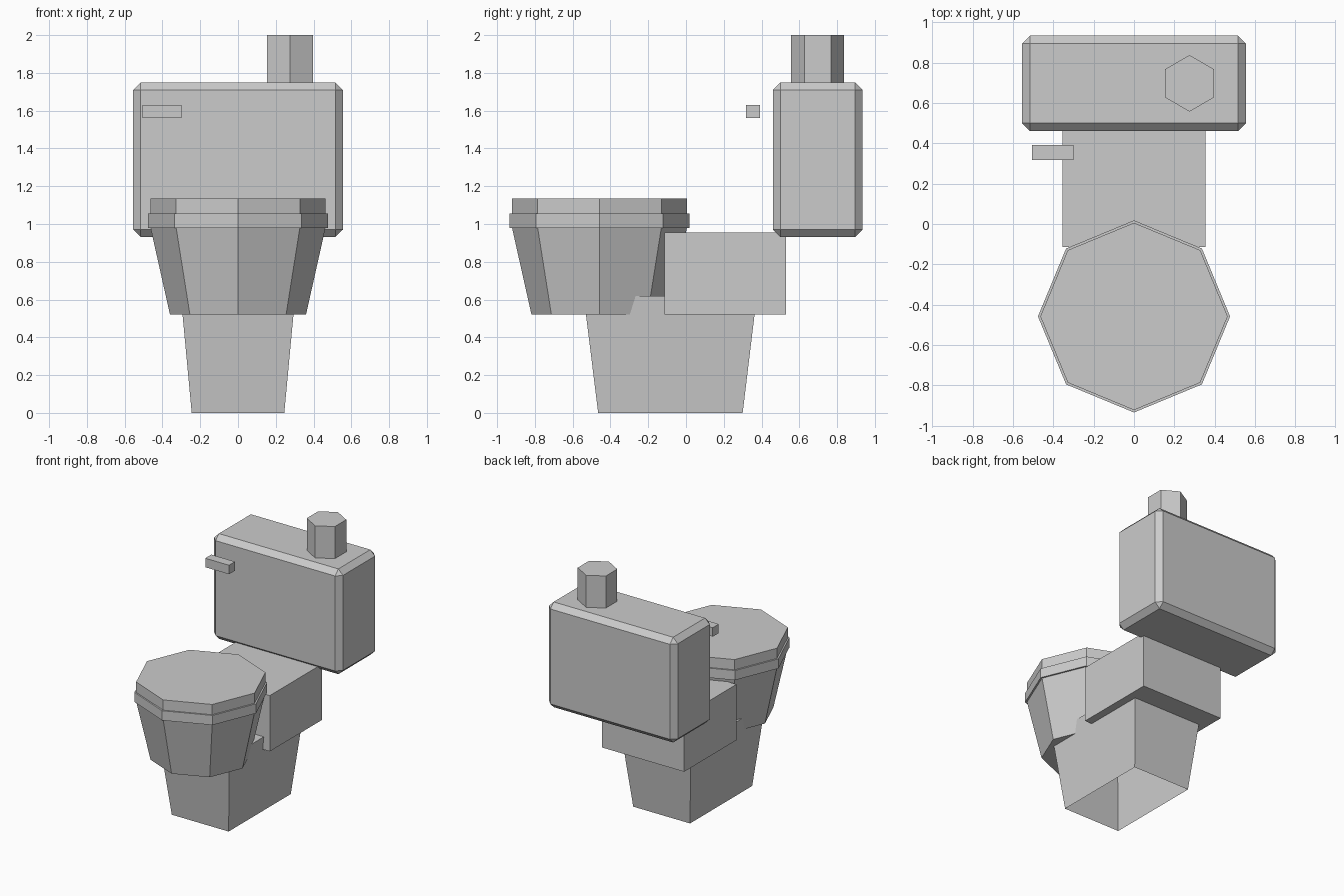
import bpy, bmesh, math
from mathutils import Matrix

if "Cube" in bpy.data.objects:
    bpy.data.objects.remove(bpy.data.objects["Cube"])


def finish(name, bm):
    bmesh.ops.recalc_face_normals(bm, faces=bm.faces)
    mesh = bpy.data.meshes.new(name)
    bm.to_mesh(mesh)
    bm.free()
    obj = bpy.data.objects.new(name, mesh)
    bpy.context.collection.objects.link(obj)
    return obj


def box(name, lo, hi, bevel=0):
    bm = bmesh.new()
    bmesh.ops.create_cube(bm, size=1)
    for v in bm.verts:
        v.co = [l + (h - l) * (c + 0.5) for l, h, c in zip(lo, hi, v.co)]
    obj = finish(name, bm)
    if bevel:
        mod = obj.modifiers.new("chamfer", 'BEVEL')
        mod.width, mod.segments = bevel, 1
    return obj


def prism(name, sides, r_low, r_high, x, y, z0, z1):
    """Upright prism or frustum with one corner pointing along +y."""
    bm = bmesh.new()
    rings = []
    for r, z in ((r_low, z0), (r_high, z1)):
        rings.append([bm.verts.new((x + r * math.sin(math.tau * i / sides),
                                    y + r * math.cos(math.tau * i / sides), z))
                      for i in range(sides)])
    for ring in rings:
        bm.faces.new(ring)
    for i in range(sides):
        j = (i + 1) % sides
        bm.faces.new((rings[0][i], rings[0][j], rings[1][j], rings[1][i]))
    return finish(name, bm)


# Pedestal: flared towards the top, open underneath
pedestal = box("pedestal", (-0.245, -0.465, 0), (0.245, 0.30, 0.62))
bm = bmesh.new()
bm.from_mesh(pedestal.data)
for v in bm.verts:
    if v.co.z > 0.3:
        v.co.x *= 0.303 / 0.245
        v.co.y += 0.075 if v.co.y > 0 else -0.077
bm.normal_update()
bmesh.ops.delete(bm, geom=[f for f in bm.faces if f.normal.z < -0.9], context='FACES_ONLY')
bm.to_mesh(pedestal.data)
bm.free()

# Bowl, seat and lid
prism("bowl", 8, 0.36, 0.463, 0, -0.458, 0.52, 0.98)
prism("seat", 8, 0.476, 0.476, 0, -0.458, 0.98, 1.055)
prism("lid", 8, 0.464, 0.464, 0, -0.458, 1.055, 1.135)

# Block joining bowl and tank
box("neck", (-0.355, -0.115, 0.52), (0.355, 0.53, 0.955))

# Tank with flush knob and lever
box("tank", (-0.555, 0.46, 0.93), (0.555, 0.934, 1.75), bevel=0.04)
prism("flush_knob", 6, 0.14, 0.14, 0.275, 0.697, 1.74, 2.0)
box("lever", (-0.505, 0.318, 1.56), (-0.30, 0.392, 1.63))
